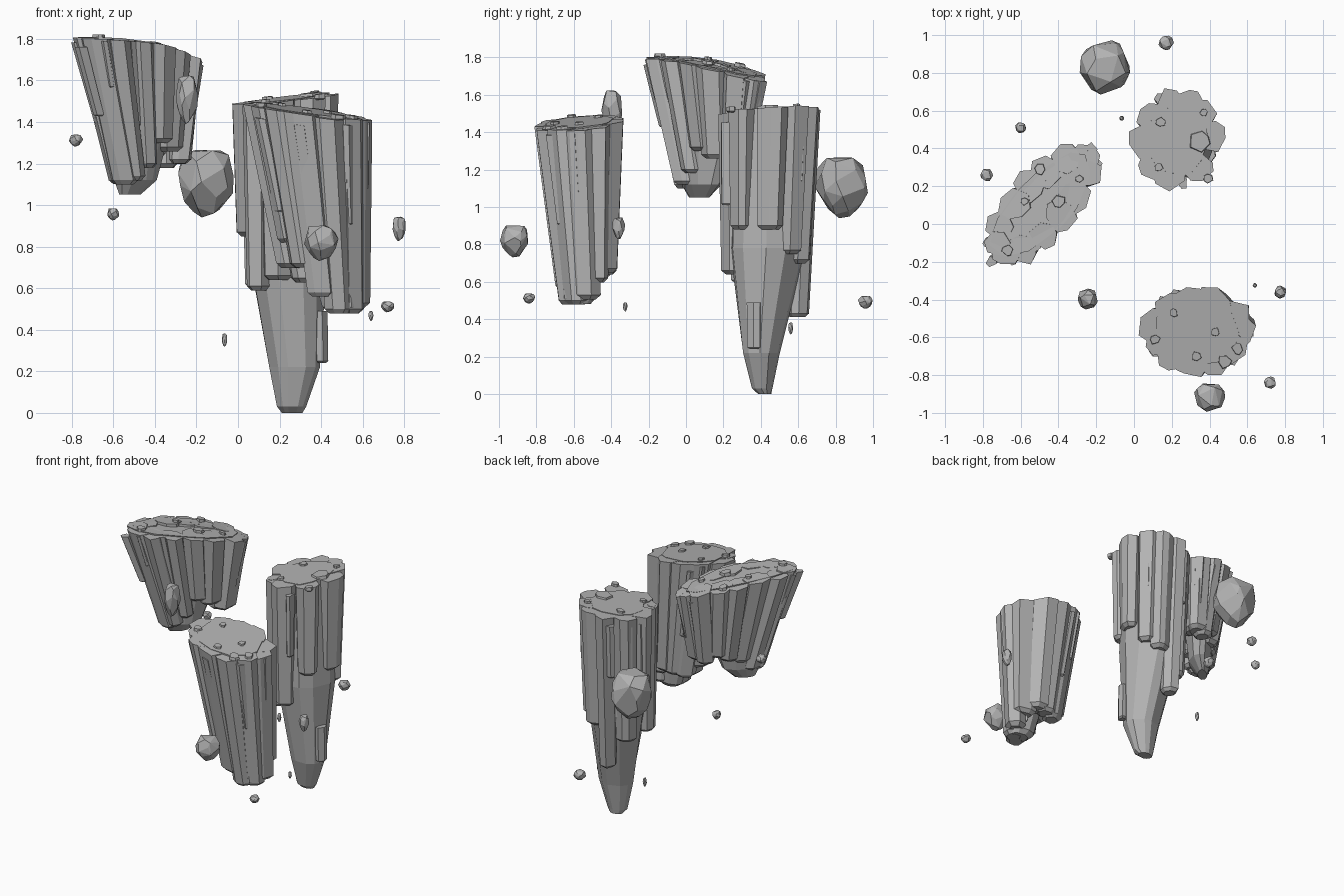
import bpy, bmesh, math, random
from math import cos, sin, radians, tau
from mathutils import Vector

random.seed(7)
if "Cube" in bpy.data.objects:
    bpy.data.objects.remove(bpy.data.objects["Cube"], do_unlink=True)

stone = bpy.data.materials.new("grey_stone")
stone.use_nodes = True
GREY = (0.45, 0.45, 0.45, 1)
stone.diffuse_color = GREY
bsdf = stone.node_tree.nodes["Principled BSDF"]
bsdf.inputs["Base Color"].default_value = GREY
bsdf.inputs["Roughness"].default_value = 0.9


def finish(bm, name):
    bmesh.ops.recalc_face_normals(bm, faces=bm.faces)
    mesh = bpy.data.meshes.new(name)
    bm.to_mesh(mesh)
    bm.free()
    mesh.materials.append(stone)
    bpy.context.collection.objects.link(bpy.data.objects.new(name, mesh))


def loft(bm, rings):
    """Skin a stack of rings and cap both ends."""
    loops = [[bm.verts.new(p) for p in ring] for ring in rings]
    n = len(loops[0])
    for a, b in zip(loops, loops[1:]):
        for i in range(n):
            j = (i + 1) % n
            bm.faces.new((a[i], a[j], b[j], b[i]))
    bm.faces.new(loops[0])
    bm.faces.new(loops[-1])


def prism(bm, top, bottom, radius, taper=0.8, sides=6, plane=None):
    """Irregular stone column whose top follows the island's sloping surface."""
    turn = random.uniform(0, tau)
    spokes = [(turn + tau * (i + random.uniform(-.25, .25)) / sides,
               random.uniform(.85, 1.15)) for i in range(sides)]

    def ring(c, r):
        return [c + Vector((cos(a) * k * r, sin(a) * k * r, 0)) for a, k in spokes]
    upper = ring(top, radius)
    if plane:
        for p in upper:
            p.z += plane(p.x, p.y) - plane(top.x, top.y)
    chamfer = bottom - Vector((0, 0, radius * .25))
    loft(bm, [upper, ring(bottom, radius * taper), ring(chamfer, radius * taper * .65)])


def oval(center, radii, spin, angle, scale=1.0):
    x, y = radii[0] * cos(angle) * scale, radii[1] * sin(angle) * scale
    return Vector((center[0] + x * cos(spin) - y * sin(spin),
                   center[1] + x * sin(spin) + y * cos(spin)))


def island(name, top, low, height, slope, core, columns, thickness,
           spin=0.0, dome=0.0, slivers=10, stones=()):
    """top: centre and radii; low: centre, radii, z; columns: (angle, bottom z)."""
    (tc, tr), (lc, lr, lz) = top, low

    def plane(x, y):
        dx, dy = x - tc[0], y - tc[1]
        return height + slope[0] * dx + slope[1] * dy - dome * (dx * dx + dy * dy)

    def rim(angle, z, scale=1.0):
        t = (height - z) / (height - lz)
        p = oval(tc, tr, spin, angle, scale).lerp(oval(lc, lr, spin, angle, scale), t)
        return Vector((p.x, p.y, z))

    # Tapering core
    bm = bmesh.new()
    angles = [tau * (i + random.uniform(-.25, .25)) / 11 for i in range(11)]
    rings = []
    for center, radii, z in core:
        ring = []
        for a in angles:
            p = oval(center, radii, spin, a, random.uniform(.95, 1.05))
            ring.append(Vector((p.x, p.y, plane(p.x, p.y) if z is None else z)))
        rings.append(ring)
    loft(bm, rings)
    finish(bm, name + "_core")

    # Hanging columns around the rim
    bm = bmesh.new()
    for degrees, z in columns:
        a = radians(degrees)
        reach = random.uniform(.94, 1.06)
        p = rim(a, height, reach)
        p.z = plane(p.x, p.y) - random.uniform(.001, .01)
        prism(bm, p, rim(a, z, reach), thickness * random.uniform(.9, 1.1), .82, 7, plane)
    finish(bm, name + "_columns")

    # Thin slivers between the columns
    bm = bmesh.new()
    for i in range(slivers):
        a = tau * (i + random.uniform(-.3, .3)) / slivers
        p = rim(a, height, 1.2)
        p.z = plane(p.x, p.y) - random.uniform(.004, .06)
        drop = (height - lz) * random.uniform(.25, .6)
        prism(bm, p, rim(a, p.z - drop, 1.22), thickness * random.uniform(.32, .45), .85, 5, plane)
    finish(bm, name + "_slivers")

    # Small flat stones on the upper face
    bm = bmesh.new()
    for x, y, r in stones:
        z = plane(x, y)
        prism(bm, Vector((x, y, z + .012)), Vector((x, y, z - .01)), r, 1.1, 6, plane)
    finish(bm, name + "_top_stones")


def boulder(name, center, size, points=34):
    """Faceted stone with a broad flattened crown and a narrower foot."""
    bm = bmesh.new()
    for i in range(points):
        z = 1 - 2 * (i + .5) / points
        a = i * 2.4 + random.uniform(-.35, .35)
        r = math.sqrt(1 - abs(z) ** 2.6) * random.uniform(.92, 1.06)
        if z > 0:
            z = min(z / .78, 1) - random.uniform(0, .06)
        else:
            r *= 1 + .4 * z
        bm.verts.new(Vector(center) + Vector((r * cos(a) * size[0], r * sin(a) * size[1], z * size[2])))
    bmesh.ops.convex_hull(bm, input=bm.verts)
    loose = [v for v in bm.verts if not v.link_faces]
    bmesh.ops.delete(bm, geom=loose, context='VERTS')
    bmesh.ops.dissolve_limit(bm, angle_limit=radians(14), verts=bm.verts, edges=bm.edges)
    finish(bm, name)


# Tall island at the back
island("tall_island", ((.225, .45), (.175, .195)), ((.23, .43), (.17, .175), .6), 1.515, (.11, .05),
       [((.23, .45), (.17, .19), None), ((.235, .44), (.19, .21), .78), ((.275, .4), (.125, .1), .22),
        ((.26, .405), (.07, .055), .03), ((.26, .42), (.05, .035), 0)],
       [(5, .9), (42, .77), (70, .72), (100, .43), (145, .62), (183, .87), (222, .61), (258, .66), (312, .9)],
       .084, stones=[(.14, .54, .025), (.13, .3, .022), (.39, .24, .025), (.37, .59, .02), (.35, .44, .055)])

# Leaning island at the front
island("leaning_island", ((.335, -.57), (.22, .17)), ((.43, -.53), (.13, .1), .5), 1.455, (-.13, .08),
       [((.335, -.57), (.23, .18), None), ((.5, -.57), (.1, .09), .51), ((.51, -.57), (.07, .06), .48)],
       [(0, .53), (32, .62), (65, .67), (98, .66), (132, .65), (168, .72), (200, .84),
        (232, .72), (262, .58), (292, .5), (328, .5)],
       .088, stones=[(.11, -.61, .025), (.43, -.57, .022), (.21, -.47, .022), (.33, -.7, .025),
                     (.48, -.73, .035), (.55, -.66, .03)])

# Long island at the upper left
island("long_island", ((-.49, .1), (.335, .12)), ((-.43, .13), (.19, .045), 1.1), 1.785, (-.108, -.108),
       [((-.49, .1), (.36, .15), None), ((-.49, .08), (.13, .07), 1.12), ((-.52, .07), (.07, .03), 1.05)],
       [(0, 1.22), (35, 1.2), (62, 1.25), (85, 1.22), (108, 1.2), (135, 1.13), (165, 1.12),
        (195, 1.12), (225, 1.14), (252, 1.2), (275, 1.32), (298, 1.28), (328, 1.22)],
       .08, radians(47), .24, 12,
       [(-.67, -.14, .028), (-.29, .24, .022), (-.58, .12, .02), (-.5, .29, .028), (-.4, .12, .035)])

# Broken column on the tall island's lower flank
bm = bmesh.new()
prism(bm, Vector((.4, .365, .49)), Vector((.405, .365, .25)), .036, .95)
finish(bm, "lower_flank_column")

# Floating boulders and pebbles
for name, center, size in (
        ("large_boulder", (-.155, .835, 1.1), (.14, .152, .165)),
        ("front_boulder", (.4, -.915, .815), (.084, .08, .087)),
        ("tall_boulder", (-.245, -.395, 1.505), (.056, .056, .118)),
        ("back_pebble", (.17, .96, .49), (.04, .04, .035)),
        ("left_back_pebble", (-.6, .51, .955), (.03, .03, .03)),
        ("left_pebble", (-.78, .26, 1.31), (.034, .036, .03)),
        ("right_pebble", (.775, -.36, .885), (.034, .034, .06)),
        ("right_front_pebble", (.72, -.84, .51), (.033, .033, .027)),
        ("right_chip", (.64, -.325, .465), (.012, .012, .025)),
        ("left_chip", (-.065, .56, .35), (.014, .014, .032))):
    boulder(name, center, size)
